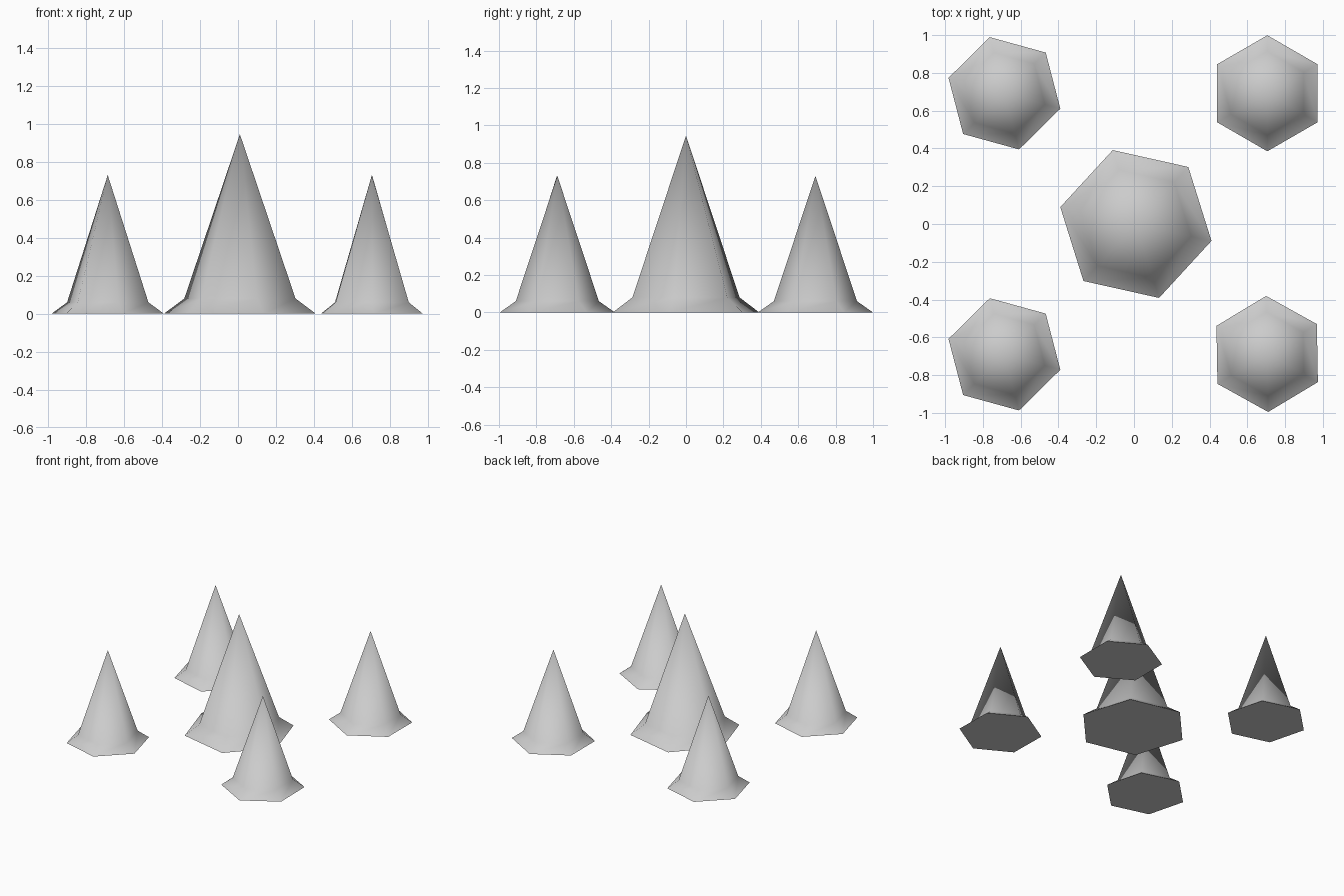
import bpy
import bmesh
import math

cube = bpy.data.objects.get("Cube")
if cube:
    bpy.data.objects.remove(cube, do_unlink=True)

grey = bpy.data.materials.new("light_grey")
grey.use_nodes = True
grey.diffuse_color = (0.6, 0.6, 0.6, 1)
grey.node_tree.nodes["Principled BSDF"].inputs["Base Color"].default_value = (0.6, 0.6, 0.6, 1)


def hexagon(bm, radius, z, turn):
    """Add a ring of six vertices, its first corner at the angle turn."""
    angles = [math.radians(turn + 60 * i) for i in range(6)]
    return [bm.verts.new((radius * math.cos(a), radius * math.sin(a), z)) for a in angles]


def make_spike(name, x, y, turn, foot_radius, neck_radius, neck_z, height):
    """Six-sided spike with a flared foot and a closed base."""
    bm = bmesh.new()
    foot = hexagon(bm, foot_radius, 0, turn)
    neck = hexagon(bm, neck_radius, neck_z, turn)
    tip = bm.verts.new((0, 0, height))
    bm.faces.new(foot[::-1])
    for i in range(6):
        j = (i + 1) % 6
        bm.faces.new((foot[i], foot[j], neck[j], neck[i]))
        bm.faces.new((neck[i], neck[j], tip))

    mesh = bpy.data.meshes.new(name)
    bm.to_mesh(mesh)
    bm.free()
    mesh.materials.append(grey)
    spike = bpy.data.objects.new(name, mesh)
    spike.location = (x, y, 0)
    bpy.context.collection.objects.link(spike)

    # Smooth sides, with a sharp edge around the base
    bpy.ops.object.select_all(action="DESELECT")
    spike.select_set(True)
    bpy.context.view_layer.objects.active = spike
    bpy.ops.object.shade_smooth_by_angle(angle=math.radians(80))


# Large spike in the middle
make_spike("center_spike", 0.01, 0, 47.4, 0.41, 0.3, 0.08, 0.945)

# Small spikes at the four corners
corners = {
    "front_right_spike": (-0.686, -0.69, 44.6),
    "back_right_spike": (-0.686, 0.692, 44.6),
    "front_left_spike": (0.705, -0.688, 31),
    "back_left_spike": (0.706, 0.692, 30),
}
for name, (x, y, turn) in corners.items():
    make_spike(name, x, y, turn, 0.307, 0.222, 0.06, 0.73)
